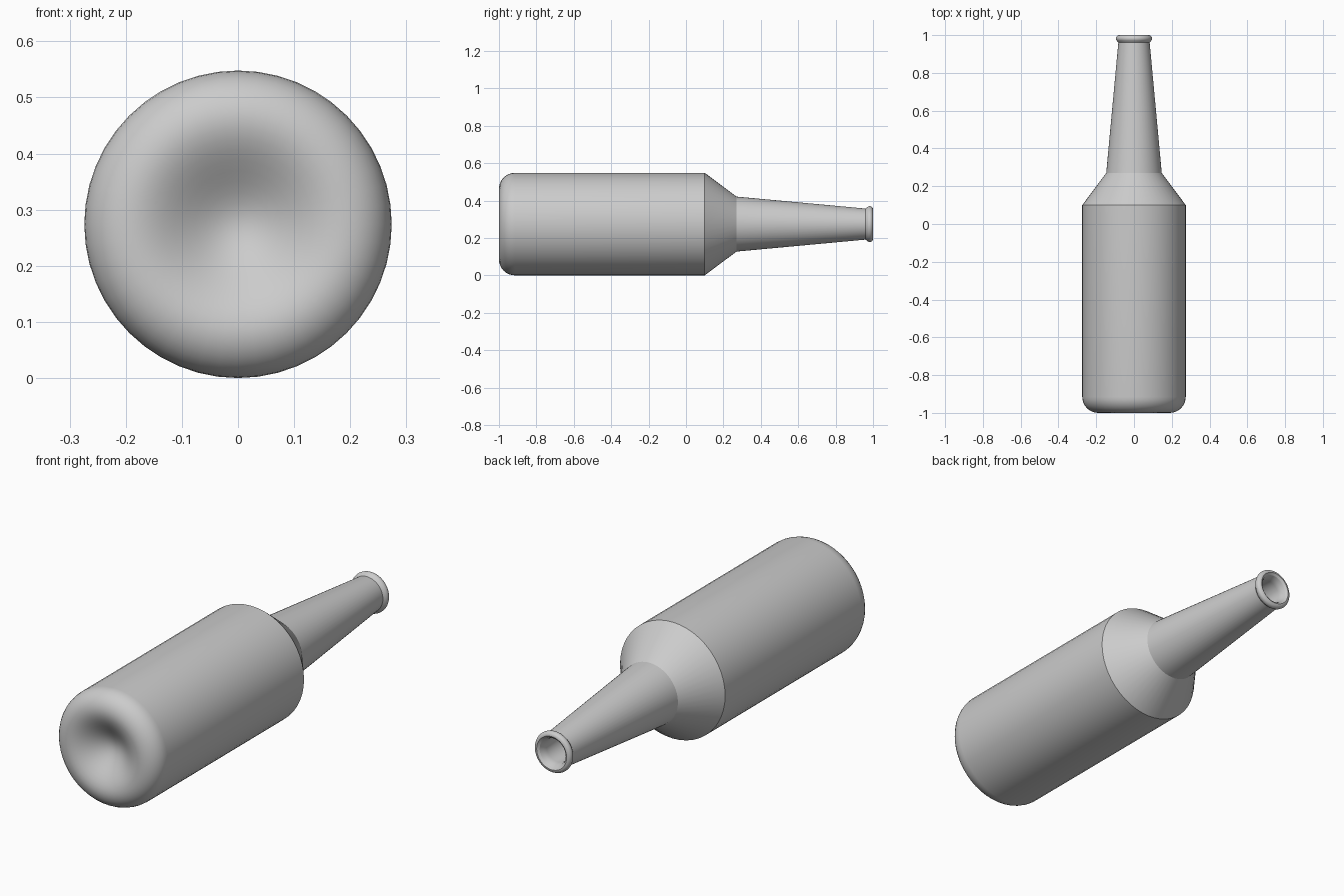
import bpy
import bmesh
from math import sin, cos, radians, tau

cube = bpy.data.objects.get("Cube")
if cube:
    bpy.data.objects.remove(cube, do_unlink=True)

SEGMENTS = 48
RADIUS = 0.274


def material(name, color):
    mat = bpy.data.materials.new(name)
    mat.use_nodes = True
    mat.diffuse_color = color
    mat.node_tree.nodes["Principled BSDF"].inputs["Base Color"].default_value = color
    return mat


def arc(r, y, size, start, end, steps):
    """Points (radius, y) on a circular arc."""
    angles = [radians(start + (end - start) * i / steps) for i in range(steps + 1)]
    return [(r + size * cos(a), y + size * sin(a)) for a in angles]


def lathe(name, profile, mat):
    """Spin a (radius, y) profile round the lengthwise axis; radius 0 is a pole."""
    bm = bmesh.new()
    rings = []
    for r, y in profile:
        count = SEGMENTS if r > 0 else 1
        rings.append([bm.verts.new((r * cos(tau * i / SEGMENTS), y,
                                    RADIUS + r * sin(tau * i / SEGMENTS)))
                      for i in range(count)])
    for a, b in zip(rings, rings[1:]):
        for i in range(SEGMENTS):
            j = (i + 1) % SEGMENTS
            corners = [a[i % len(a)], a[j % len(a)], b[j % len(b)], b[i % len(b)]]
            bm.faces.new(list(dict.fromkeys(corners)))
    bmesh.ops.recalc_face_normals(bm, faces=bm.faces)
    mesh = bpy.data.meshes.new(name)
    bm.to_mesh(mesh)
    bm.free()
    mesh.materials.append(mat)
    obj = bpy.data.objects.new(name, mesh)
    bpy.context.collection.objects.link(obj)
    bpy.ops.object.select_all(action="DESELECT")
    obj.select_set(True)
    bpy.context.view_layer.objects.active = obj
    bpy.ops.object.shade_smooth_by_angle(angle=radians(25))
    return obj


# Domed hollow in the base, curving into the rounded heel
DEPTH = 0.08
punt = [(0.19 * i / 10, -1 + DEPTH * (0.5 + 0.5 * cos(tau * i / 20)))
        for i in range(10)]
heel = arc(RADIUS - 0.085, -0.915, 0.085, -90, 0, 8)

# Straight body, conical shoulder and tapering neck
body = [(RADIUS, 0.10), (0.147, 0.27), (0.083, 0.96)]

# Rolled lip, then the bore and the hollow inside
lip = arc(0.078, 0.982, 0.018, -50, 90, 8)
bore = [(0.068, 0.992), (0.061, 0.975), (0.058, 0.955), (0.12, 0.26),
        (0.245, 0.09), (0.245, -0.88), (0, -0.88)]

lathe("bottle", punt + heel + body + lip + bore,
      material("plain grey", (0.6, 0.6, 0.6, 1)))
